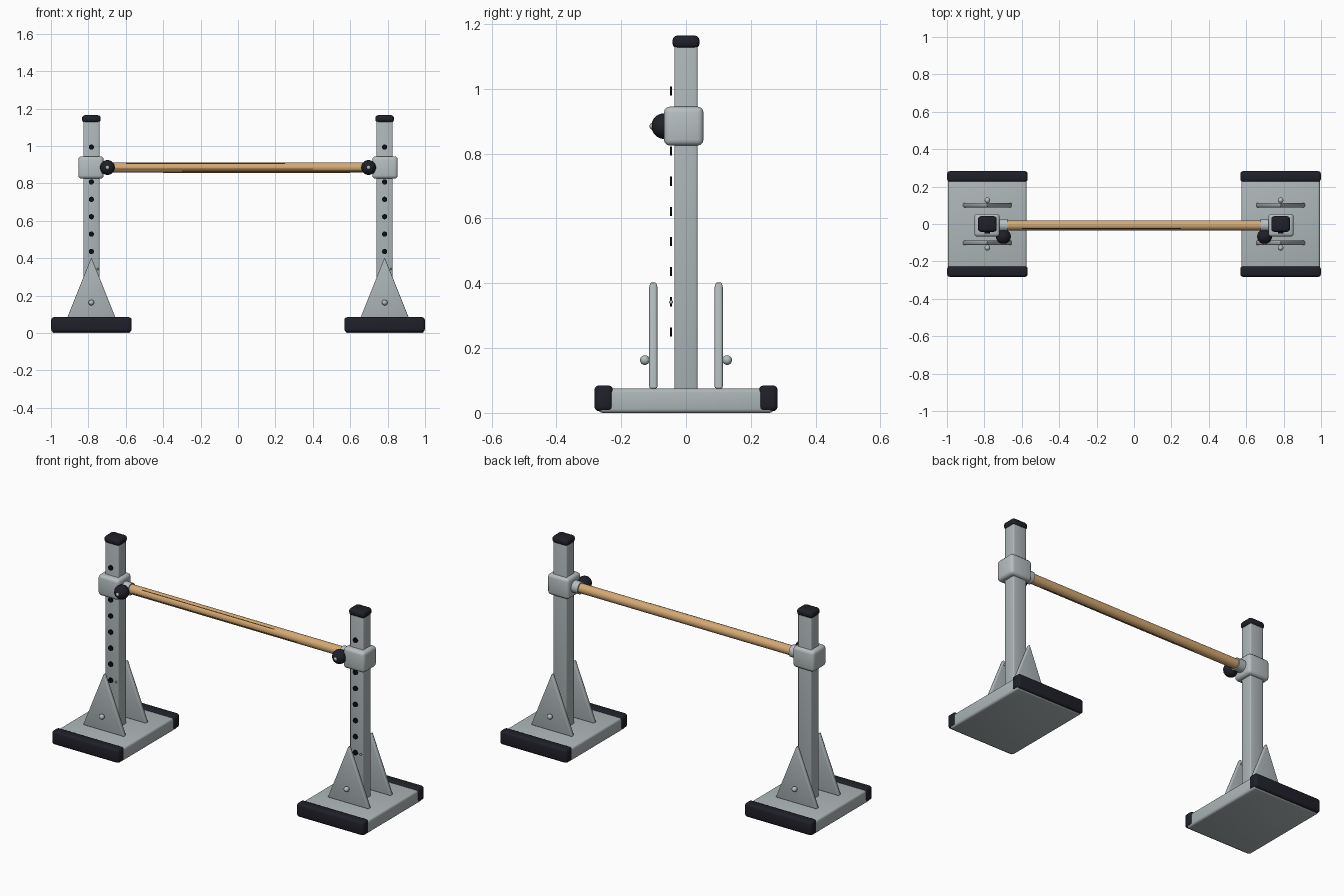
import bpy, bmesh, math
from mathutils import Matrix, Vector

cube = bpy.data.objects.get("Cube")
if cube:
    bpy.data.objects.remove(cube, do_unlink=True)


def material(name, color, rough=0.5):
    m = bpy.data.materials.new(name)
    m.use_nodes = True
    m.diffuse_color = (*color, 1)
    bsdf = next(n for n in m.node_tree.nodes if n.type == 'BSDF_PRINCIPLED')
    bsdf.inputs["Base Color"].default_value = (*color, 1)
    bsdf.inputs["Roughness"].default_value = rough
    return m


STEEL = material("grey steel", (0.42, 0.47, 0.48))
CLAMP = material("light steel", (0.47, 0.52, 0.53))
RUBBER = material("black rubber", (0.014, 0.014, 0.022))
HOLE = material("hole black", (0.004, 0.004, 0.006))
WOOD = material("tan wood", (0.66, 0.40, 0.17))
GRAIN = material("dark wood grain", (0.16, 0.08, 0.03))


def add(name, bm, mat, smooth_angle=40):
    bmesh.ops.recalc_face_normals(bm, faces=bm.faces)
    mesh = bpy.data.meshes.new(name)
    bm.to_mesh(mesh)
    bm.free()
    ob = bpy.data.objects.new(name, mesh)
    bpy.context.collection.objects.link(ob)
    mesh.materials.append(mat)
    bpy.ops.object.select_all(action='DESELECT')
    ob.select_set(True)
    bpy.context.view_layer.objects.active = ob
    bpy.ops.object.shade_smooth_by_angle(angle=math.radians(smooth_angle))
    return ob


def bevel_all(bm, width, segments=3):
    bmesh.ops.bevel(bm, geom=bm.edges[:], offset=width, segments=segments,
                    profile=0.5, affect='EDGES', clamp_overlap=True)


def box(name, center, size, bevel, mat):
    bm = bmesh.new()
    bmesh.ops.create_cube(bm, size=1)
    bmesh.ops.scale(bm, vec=size, verts=bm.verts)
    bevel_all(bm, bevel)
    bmesh.ops.translate(bm, vec=center, verts=bm.verts)
    return add(name, bm, mat)


def rod(name, start, end, radius, mat, sides=24):
    start, end = Vector(start), Vector(end)
    axis = end - start
    bm = bmesh.new()
    turn = axis.to_track_quat('Z', 'Y').to_matrix().to_4x4()
    bmesh.ops.create_cone(bm, cap_ends=True, segments=sides, radius1=radius,
                          radius2=radius, depth=axis.length,
                          matrix=Matrix.Translation((start + end) / 2) @ turn)
    return add(name, bm, mat)


def ball(name, center, radius, mat, segments=20):
    bm = bmesh.new()
    bmesh.ops.create_uvsphere(bm, u_segments=segments, v_segments=segments // 2,
                              radius=radius, matrix=Matrix.Translation(center))
    return add(name, bm, mat)


def gusset(name, x, y):
    # triangular plate with softened rims
    bm = bmesh.new()
    rim = [bm.verts.new((x + dx, y - 0.0125, z))
           for dx, z in ((-0.132, 0.075), (0.132, 0.075), (0, 0.405))]
    face = bm.faces.new(rim)
    out = bmesh.ops.extrude_face_region(bm, geom=[face])
    moved = [v for v in out["geom"] if isinstance(v, bmesh.types.BMVert)]
    bmesh.ops.translate(bm, vec=(0, 0.025, 0), verts=moved)
    bevel_all(bm, 0.006, 2)
    return add(name, bm, STEEL, 180)


BAR_Z, BAR_Y, POST_X = 0.885, -0.007, 0.784

for side, s in (("left", 1), ("right", -1)):
    x = s * POST_X

    # base plate, end caps, gussets and bolts
    box(side + "_base_plate", (x, 0, 0.0375), (0.42, 0.54, 0.075), 0.012, STEEL)
    for end, d in (("front", -1), ("back", 1)):
        box(f"{side}_{end}_base_cap", (x, d * 0.254, 0.045),
            (0.43, 0.058, 0.08), 0.015, RUBBER)
        gusset(f"{side}_{end}_gusset", x, d * 0.101)
        ball(f"{side}_{end}_gusset_bolt", (x, d * 0.127, 0.163), 0.015, CLAMP)

    # upright post with its cap
    box(side + "_post", (x, 0, 0.6), (0.086, 0.072, 1.08), 0.007, STEEL)
    box(side + "_post_cap", (x, 0, 1.145), (0.1, 0.084, 0.04), 0.016, RUBBER)

    # row of adjustment holes
    for i in range(9):
        z = 0.25 + i * 0.093
        rod(f"{side}_hole_{i + 1}", (x, -0.05, z), (x, -0.043, z), 0.014, HOLE)
    ball(side + "_safety_pin", (x + 0.035, -0.046, 0.342), 0.006, CLAMP, 12)

    # sliding sleeve, bar socket and locking knob
    box(side + "_sleeve", (s * 0.786, -0.007, BAR_Z), (0.136, 0.122, 0.12),
        0.018, CLAMP)
    rod(side + "_bar_socket", (s * 0.74, BAR_Y, BAR_Z), (s * 0.677, BAR_Y, BAR_Z),
        0.034, CLAMP)
    knob = (s * 0.698, -0.067, BAR_Z)
    ball(side + "_knob", knob, 0.04, RUBBER)
    ball(side + "_knob_screw", (knob[0], -0.102, BAR_Z), 0.011, CLAMP, 12)

# wooden crossbar
rod("crossbar", (-0.71, BAR_Y, BAR_Z), (0.71, BAR_Y, BAR_Z), 0.027, WOOD, 32)

# slim grain streaks lying just under the bar surface: angle, start, end
for i, (deg, x0, x1) in enumerate(((128, -0.6, 0.25), (200, -0.66, 0.4),
                                   (222, -0.3, 0.66), (270, -0.4, 0.6))):
    a = math.radians(deg)
    r = 0.0235
    y, z = BAR_Y + r * math.cos(a), BAR_Z + r * math.sin(a)
    rod(f"grain_streak_{i + 1}", (x0, y, z), (x1, y, z), 0.0045, GRAIN, 10)
